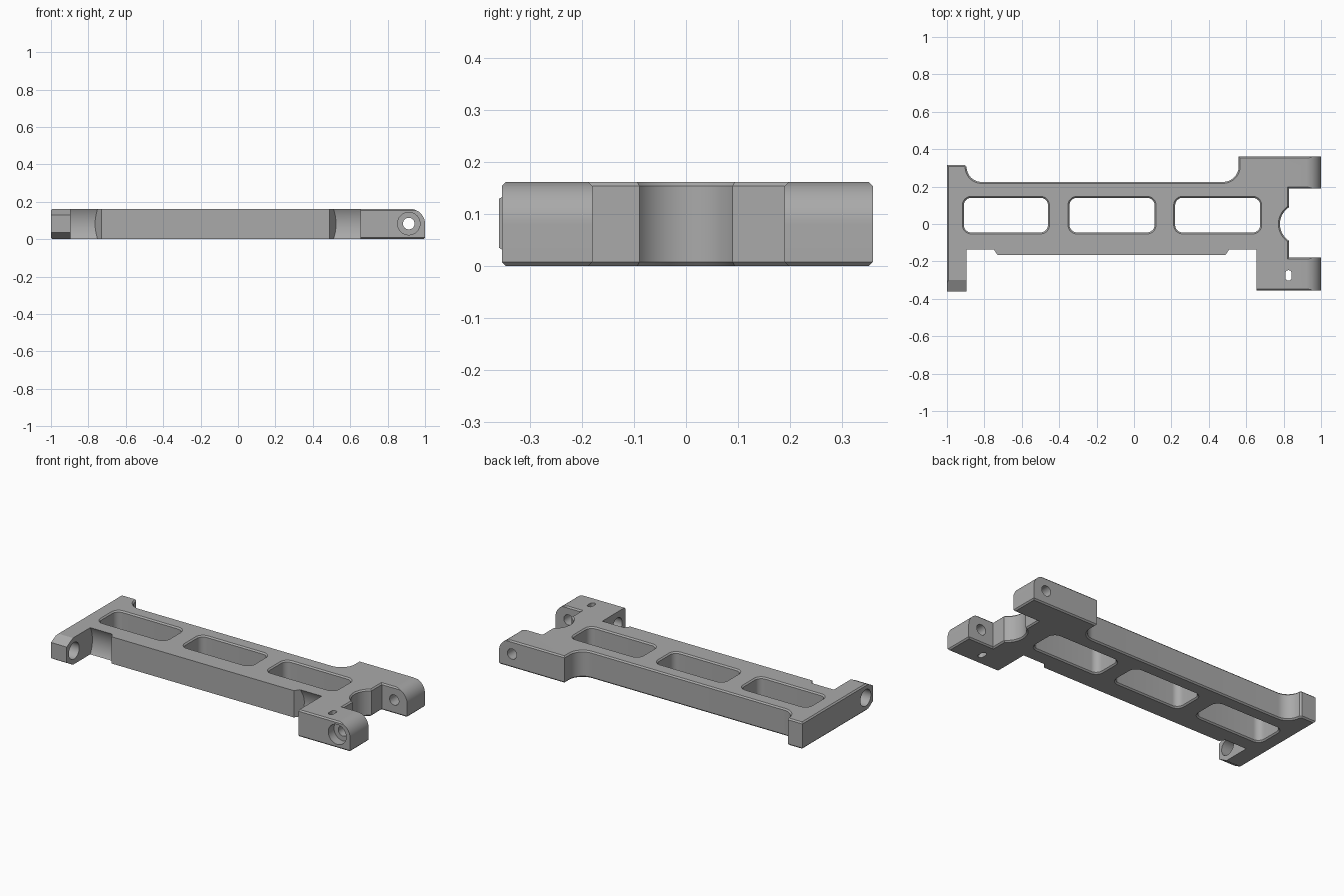
import bpy, bmesh, math
from mathutils import Vector

if "Cube" in bpy.data.objects:
    bpy.data.objects.remove(bpy.data.objects["Cube"])

H = 0.162          # plate thickness
C = 0.008          # edge chamfer
PIN_Y, PIN_Z = -0.28, 0.081
COL = bpy.context.scene.collection


def arc(cx, cy, r, a0, a1, n=12):
    return [(cx + r * math.cos(math.radians(a0 + (a1 - a0) * i / n)),
             cy + r * math.sin(math.radians(a0 + (a1 - a0) * i / n))) for i in range(n + 1)]


def inset(pts, d):
    """Mitred inward offset of a counter-clockwise outline."""
    out = []
    for i, p in enumerate(pts):
        p = Vector(p)
        e1 = (p - Vector(pts[i - 1])).normalized()
        e2 = (Vector(pts[(i + 1) % len(pts)]) - p).normalized()
        n1, n2 = Vector((-e1.y, e1.x)), Vector((-e2.y, e2.x))
        out.append(tuple(p + (n1 + n2) * d / (1 + n1.dot(n2))))
    return out


def loft(name, rings):
    """Closed solid through equal-length rings of 3D points."""
    bm = bmesh.new()
    vs = [[bm.verts.new(p) for p in ring] for ring in rings]
    n = len(vs[0])
    for a, b in zip(vs, vs[1:]):
        for i in range(n):
            j = (i + 1) % n
            bm.faces.new((a[i], a[j], b[j], b[i]))
    bm.faces.new(vs[0][::-1])
    bm.faces.new(vs[-1])
    bmesh.ops.recalc_face_normals(bm, faces=bm.faces)
    me = bpy.data.meshes.new(name)
    bm.to_mesh(me)
    bm.free()
    ob = bpy.data.objects.new(name, me)
    COL.objects.link(ob)
    return ob


def along_x(name, yz, x0, x1):
    return loft(name, [[(x, y, z) for y, z in yz] for x in (x0, x1)])


def along_y(name, xz, y0, y1):
    return loft(name, [[(x, y, z) for x, z in xz] for y in (y0, y1)])


def stack(name, pts, levels):
    """Vertical loft; levels are (z, inset) pairs."""
    return loft(name, [[(x, y, z) for x, y in inset(pts, d)] for z, d in levels])


def circle(cx, cy, r, n=40):
    return arc(cx, cy, r, 0, 360, n)[:-1]


def rounded(x0, x1, y0, y1, r, n=8):
    return (arc(x1 - r, y0 + r, r, -90, 0, n) + arc(x1 - r, y1 - r, r, 0, 90, n)
            + arc(x0 + r, y1 - r, r, 90, 180, n) + arc(x0 + r, y0 + r, r, 180, 270, n))


# Arm plate: outer contour with hinge lobes, rounded mouth and end ear
outline = [(-1, -0.38), (0.6, -0.38), (0.6, -0.355), (1, -0.355), (1, -0.18), (0.83, -0.18)]
outline += arc(0.886, 0, 0.106, 238, 122, 24)
outline += [(0.83, 0.19), (1, 0.19), (1, 0.36), (0.56, 0.36)]
outline += arc(0.475, 0.31, 0.085, 0, -90)
outline += arc(-0.815, 0.305, 0.08, -90, -180)
outline += [(-0.905, 0.315), (-1, 0.315)]
plate = stack("link_arm", outline, [(0, C), (C, 0), (H - C, 0), (H, C)])

cutters = []

# Three windows with flared rims
for i, (x0, x1) in enumerate([(-0.91, -0.46), (-0.345, 0.11), (0.22, 0.675)]):
    cutters.append(stack(f"window_cutter_{i}", rounded(x0, x1, -0.045, 0.14, 0.04),
                         [(-0.01, -C - 0.01), (C, 0), (H - C, 0), (H + 0.01, -C - 0.01)]))

# Front recess between end arm and front lobe
cutters.append(along_x("recess_cutter", [(-0.6, -0.1), (-0.165, -0.1), (-0.165, 0.3), (-0.6, 0.3)],
                       -0.895, 0.655))

# Cylindrical clearances around the pin axis, each with a slanted end
for name, wall, end, slope in [("left_clearance_cutter", -0.895, -0.73, -0.67),
                               ("right_clearance_cutter", 0.655, 0.49, 0.67)]:
    ring = circle(PIN_Y, PIN_Z, 0.166, 64)
    cutters.append(loft(name, [[(wall, y, z) for y, z in ring],
                               [(end + slope * (y + 0.165), y, z) for y, z in ring]]))

# Chamfered tip of the end arm
cutters.append(along_x("tip_cutter", [(-0.5, 0.182), (-0.5, -0.02), (-0.266, -0.02), (-0.36, 0.035),
                                      (-0.36, 0.13), (-0.2625, 0.182)], -1.1, -0.8))

# Rounded upper ends of both lobes
cutters.append(along_y("lobe_round_cutter",
                       [(1.1, 0.081), (1.1, 0.3), (0.919, 0.3)]
                       + arc(0.919, 0.081, 0.081, 90, 0, 14), -0.6, 0.6))

# Pin holes along the length: through the end arm, blind in the front lobe
cutters.append(along_x("arm_pin_cutter", circle(PIN_Y - 0.01, PIN_Z, 0.05), -1.1, -0.8))
cutters.append(along_x("lobe_pin_cutter", circle(PIN_Y, PIN_Z, 0.045), 0.6, 0.84))

# Cross bolt hole with counterbore, and the small slot
cutters.append(along_y("bolt_cutter", circle(0.913, 0.083, 0.031), -0.6, 0.6))
cutters.append(along_y("counterbore_cutter", circle(0.913, 0.083, 0.06), -0.6, -0.3))
cutters.append(stack("slot_cutter", rounded(0.81, 0.842, -0.303, -0.247, 0.0155),
                     [(-0.1, 0), (0.3, 0)]))

for c in cutters:
    m = plate.modifiers.new(c.name, 'BOOLEAN')
    m.operation, m.solver, m.object = 'DIFFERENCE', 'EXACT', c

# Apply the cuts and remove the cutters
dg = bpy.context.evaluated_depsgraph_get()
mesh = bpy.data.meshes.new_from_object(plate.evaluated_get(dg))
plate.modifiers.clear()
plate.data = mesh
for c in cutters:
    bpy.data.objects.remove(c)

# Single grey finish, smooth only across curved walls
grey = bpy.data.materials.new("grey_metal")
grey.diffuse_color = (0.4, 0.4, 0.4, 1)
grey.use_nodes = True
grey.node_tree.nodes["Principled BSDF"].inputs["Base Color"].default_value = grey.diffuse_color
mesh.materials.clear()
mesh.materials.append(grey)
bpy.context.view_layer.objects.active = plate
plate.select_set(True)
bpy.ops.object.shade_smooth_by_angle(angle=math.radians(25))
